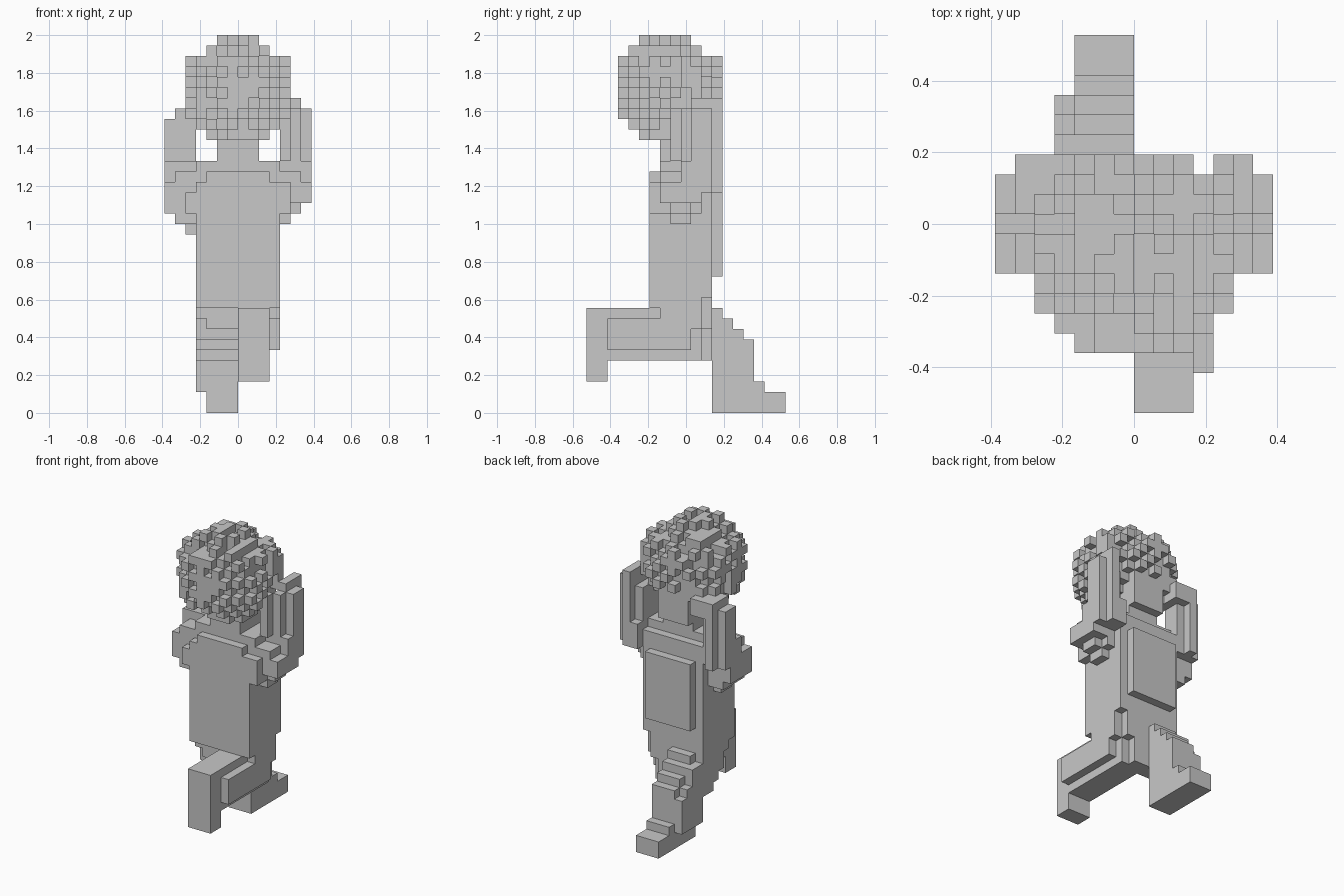
import bpy, bmesh, random
from mathutils import Vector

if "Cube" in bpy.data.objects:
    bpy.data.objects.remove(bpy.data.objects["Cube"])

UNIT = 1 / 18
random.seed(7)

stone = bpy.data.materials.new("plain grey")
stone.use_nodes = True
grey = (0.578, 0.578, 0.578, 1)
stone.diffuse_color = grey
stone.node_tree.nodes["Principled BSDF"].inputs["Base Color"].default_value = grey


def blocks(*boxes):
    """Cells filled by boxes given as x, y and z ranges."""
    return {(x, y, z) for a, b, c, d, e, f in boxes
            for x in range(a, b) for y in range(c, d) for z in range(e, f)}


parts = {}

# Torso with chest front, shoulders and neck
parts["torso"] = blocks(
    (-4, 4, 6, 12, 11, 22), (-4, 3, 6, 12, 10, 11), (3, 4, 6, 11, 10, 11),
    (-3, 3, 6, 12, 22, 23), (-5, 5, 7, 12, 21, 23),
    (4, 5, 6, 7, 19, 22), (-5, -4, 6, 7, 19, 21), (-4, 4, 7, 11, 23, 24))
parts["back_panel"] = blocks((-3, 3, 12, 13, 13, 21))
parts["neck"] = blocks((-2, 2, 7, 11, 24, 29), (-2, 2, 11, 12, 25, 29))

# Left leg steps forward
parts["left_leg"] = blocks(
    (0, 3, 0, 11, 5, 10), (0, 2, 11, 12, 5, 10), (2, 3, 11, 12, 8, 10),
    (0, 3, 0, 2, 3, 5), (3, 4, 2, 10, 6, 9), (3, 4, 7, 11, 8, 10))

# Right leg trails behind, with stepped thigh and calf
leg = blocks((-4, 0, 7, 12, 9, 10), (-3, 0, 12, 17, 0, 3), (-3, 0, 17, 19, 0, 2),
             (-4, -3, 8, 14, 7, 9), (-4, -3, 9, 14, 6, 7), (-4, -3, 10, 15, 5, 7),
             (-4, -3, 12, 16, 2, 6))
for i in range(4):
    leg |= blocks((-3, 0, 7 + i, 12, 8 - i, 10 - i))
    leg |= blocks((-3, 0, 12 + i, 13 + i, 0, 10 - i))
parts["right_leg"] = leg

# Raised arms, hands behind the head
parts["left_arm"] = blocks(
    (4, 5, 8, 10, 18, 19), (4, 5, 7, 11, 19, 20), (5, 6, 8, 10, 19, 20),
    (4, 7, 7, 11, 20, 22), (4, 6, 7, 10, 22, 23), (4, 7, 9, 12, 21, 24),
    (4, 6, 12, 13, 21, 24), (6, 7, 10, 12, 24, 29), (4, 5, 8, 12, 24, 28),
    (5, 6, 9, 13, 24, 29), (5, 6, 10, 13, 29, 30))
parts["right_arm"] = blocks(
    (-5, -4, 8, 10, 17, 18), (-6, -4, 7, 11, 18, 19), (-7, -4, 7, 11, 19, 22),
    (-6, -4, 7, 10, 22, 23), (-7, -4, 9, 12, 21, 24), (-7, -6, 10, 12, 24, 28),
    (-6, -4, 10, 12, 21, 29), (-6, -5, 12, 13, 21, 27), (-6, -3, 10, 13, 27, 29))

# Round head with scattered curls on its surface
half_width = {26: 3, 27: 4, 34: 3, 35: 2}
half_depth = {26: 3, 27: 4, 34: 3.5, 35: 2.5}
head = set()
for x, y, z in sorted(blocks((-5, 5, 3, 13, 26, 36))):
    offset = Vector((x + 0.5, y + 0.5 - 7.75, z + 0.5 - 31))
    if abs(offset.x) > half_width.get(z, 5) or abs(offset.y) > half_depth.get(z, 5):
        continue
    chance = 0.15 if (x + y + z) % 2 else 0.85
    if offset.length < 4.4 or (offset.length < 5.5 and random.random() < chance):
        head.add((x, y, z))
parts["head"] = head

# Each cell belongs to one part only
taken = set()
for name in parts:
    parts[name] = parts[name] - taken
    taken |= parts[name]

AXES = [Vector(v) for v in ((1, 0, 0), (0, 1, 0), (0, 0, 1))]


def build(name, cells):
    """Skin of the cells, leaving out faces hidden against other cells."""
    bm = bmesh.new()
    corners = {}

    def vert(p):
        key = tuple(round(c) for c in p)
        if key not in corners:
            corners[key] = bm.verts.new(
                (key[0] * UNIT, (key[1] - 9.5) * UNIT, key[2] * UNIT))
        return corners[key]

    for cell in sorted(cells):
        base = Vector(cell)
        for i in range(3):
            n, u, v = AXES[i], AXES[(i + 1) % 3], AXES[(i + 2) % 3]
            for side in (0, 1):
                step = n if side else -n
                if tuple(round(c) for c in base + step) in taken:
                    continue
                o = base + n * side
                ring = [o, o + u, o + u + v, o + v]
                if not side:
                    ring.reverse()
                bm.faces.new([vert(p) for p in ring])
    bmesh.ops.dissolve_limit(bm, angle_limit=0.01, verts=bm.verts, edges=bm.edges)
    mesh = bpy.data.meshes.new(name)
    bm.to_mesh(mesh)
    bm.free()
    mesh.materials.append(stone)
    bpy.context.collection.objects.link(bpy.data.objects.new(name, mesh))


for name, cells in parts.items():
    build(name, cells)
